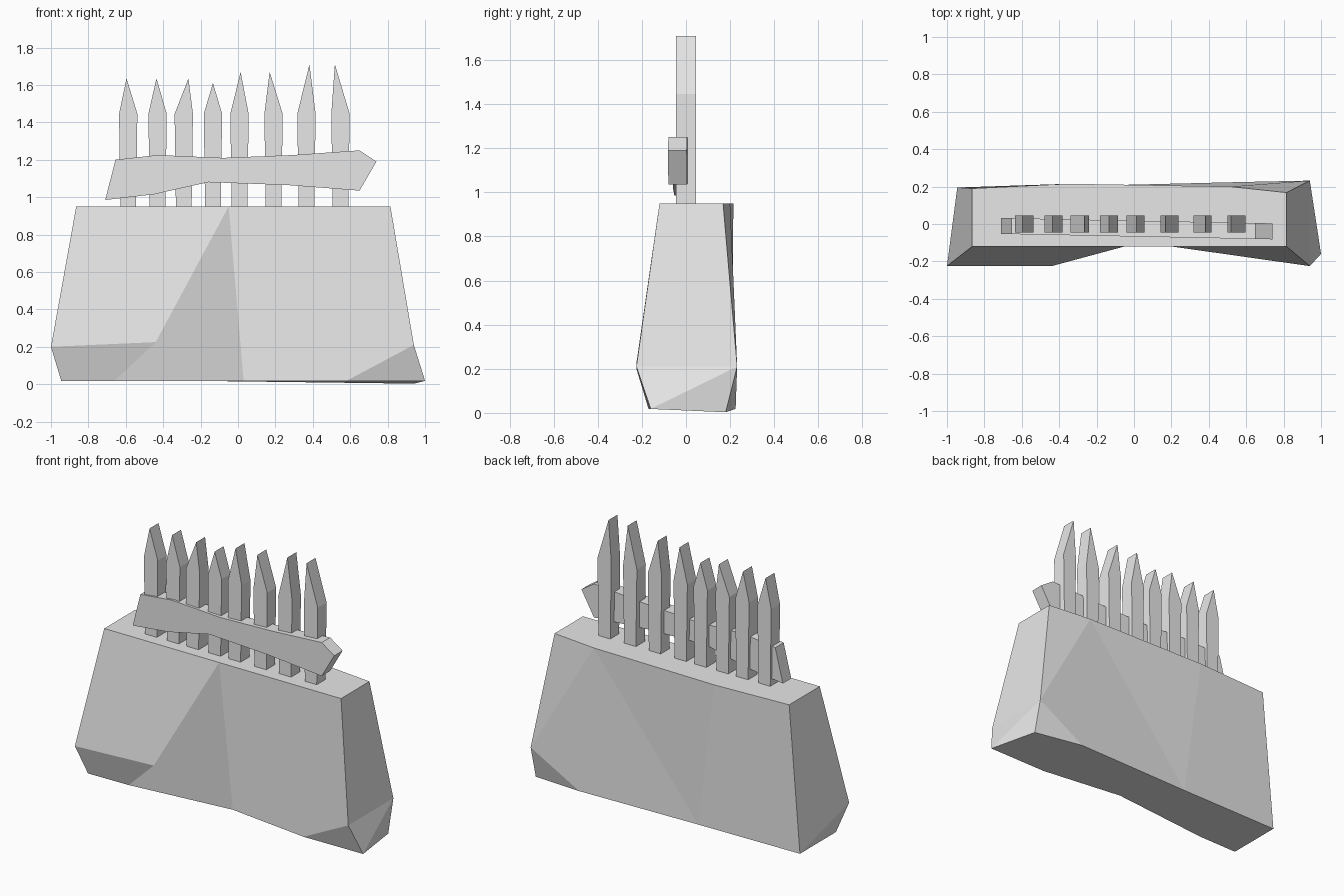
import bpy
import bmesh

default_cube = bpy.data.objects.get("Cube")
if default_cube:
    bpy.data.objects.remove(default_cube, do_unlink=True)

grey = bpy.data.materials.new("plain grey")
grey.use_nodes = True
grey.diffuse_color = (0.8, 0.8, 0.8, 1)
grey.node_tree.nodes["Principled BSDF"].inputs["Base Color"].default_value = grey.diffuse_color


def finish(bm, name):
    """Turn a bmesh into a flat-shaded grey object."""
    bmesh.ops.recalc_face_normals(bm, faces=bm.faces)
    mesh = bpy.data.meshes.new(name)
    bm.to_mesh(mesh)
    bm.free()
    mesh.materials.append(grey)
    obj = bpy.data.objects.new(name, mesh)
    bpy.context.collection.objects.link(obj)
    return obj


def plank(name, outline, front, back):
    """Extrude an (x, z) outline; front and back give y for each x."""
    bm = bmesh.new()
    near = [bm.verts.new((x, front(x), z)) for x, z in outline]
    far = [bm.verts.new((x, back(x), z)) for x, z in outline]
    bm.faces.new(near)
    bm.faces.new(far[::-1])
    for i in range(len(near)):
        bm.faces.new((near[i - 1], near[i], far[i], far[i - 1]))
    return finish(bm, name)


def build_base():
    """Chipped stone block: flat top, flared waist and tucked-in foot."""
    bm = bmesh.new()
    top_z, foot_z = 0.95, 0.018

    def top(x, y):
        return bm.verts.new((x, y, top_z))

    def foot(x, y, z=foot_z):
        return bm.verts.new((x, y, z))

    # Top rim
    top_front_l, top_front_mid, top_front_r = top(-.865, -.12), top(-.05, -.12), top(.815, -.12)
    top_back_r, top_back_a = top(.815, .168), top(.515, .2)
    top_back_b, top_back_l = top(-.35, .215), top(-.865, .19)

    # Waist corners
    waist_front_l, waist_front_mid = foot(-1, -.225, .2), foot(-.44, -.225, .225)
    waist_front_r, waist_back_r = foot(.94, -.225, .21), foot(.94, .232, .21)

    # Foot rim
    foot_front_l, foot_a, foot_b = foot(-.945, -.17), foot(-.66, -.165), foot(.03, -.096)
    foot_c, foot_front_r = foot(.58, -.165), foot(1, -.16)
    foot_back_r, foot_back_a = foot(.94, .18, .003), foot(.6, .225)
    foot_back_b, foot_back_l = foot(-.23, .205), foot(-.945, .195)

    facets = [
        # Top and underside
        (top_front_l, top_front_mid, top_front_r, top_back_r, top_back_a, top_back_b, top_back_l),
        (foot_front_l, foot_a, foot_b, foot_c, foot_front_r,
         foot_back_r, foot_back_a, foot_back_b, foot_back_l),
        # Front
        (top_front_l, top_front_mid, waist_front_mid, waist_front_l),
        (waist_front_l, waist_front_mid, foot_a, foot_front_l),
        (top_front_mid, foot_b, foot_a, waist_front_mid),
        (top_front_mid, top_front_r, waist_front_r, foot_c, foot_b),
        (waist_front_r, foot_front_r, foot_c),
        # End on the +x side
        (top_front_r, top_back_r, waist_back_r, waist_front_r),
        (waist_front_r, waist_back_r, foot_front_r),
        (waist_back_r, foot_back_r, foot_front_r),
        # Back
        (top_back_r, top_back_a, waist_back_r),
        (waist_back_r, foot_back_a, foot_back_r),
        (top_back_a, foot_back_b, foot_back_a, waist_back_r),
        (top_back_a, top_back_b, foot_back_b),
        (top_back_b, top_back_l, foot_back_l, foot_back_b),
        # End on the -x side
        (top_front_l, waist_front_l, foot_back_l, top_back_l),
        (waist_front_l, foot_front_l, foot_back_l),
    ]
    for facet in facets:
        bm.faces.new(facet)
    finish(bm, "stone_base")


build_base()

# Pickets: centre x, tip x and tip height
pickets = [
    (-.587, -.596, 1.635), (-.43, -.436, 1.635), (-.29, -.265, 1.635), (-.134, -.134, 1.61),
    (.008, .014, 1.67), (.19, .169, 1.67), (.366, .382, 1.71), (.548, .518, 1.71),
]
half_depth, half_foot, half_shoulder = 0.045, 0.042, 0.049
foot_height, shoulder_height = 0.945, 1.445
for number, (x, tip_x, tip_z) in enumerate(pickets, 1):
    outline = [
        (x - half_foot, foot_height), (x + half_foot, foot_height),
        (x + half_shoulder, shoulder_height), (tip_x, tip_z),
        (x - half_shoulder, shoulder_height),
    ]
    plank(f"picket_{number}", outline, lambda x: -half_depth, lambda x: half_depth)

# Crooked cross rail, slanting slightly towards the front
rail = [
    (-.71, .985), (-.45, 1.015), (-.16, 1.08), (.26, 1.065), (.65, 1.035), (.74, 1.19),
    (.65, 1.25), (.29, 1.225), (-.08, 1.21), (-.43, 1.225), (-.655, 1.2),
]
plank("cross_rail", rail, lambda x: -.067 - .02 * x, lambda x: .018 - .02 * x)
